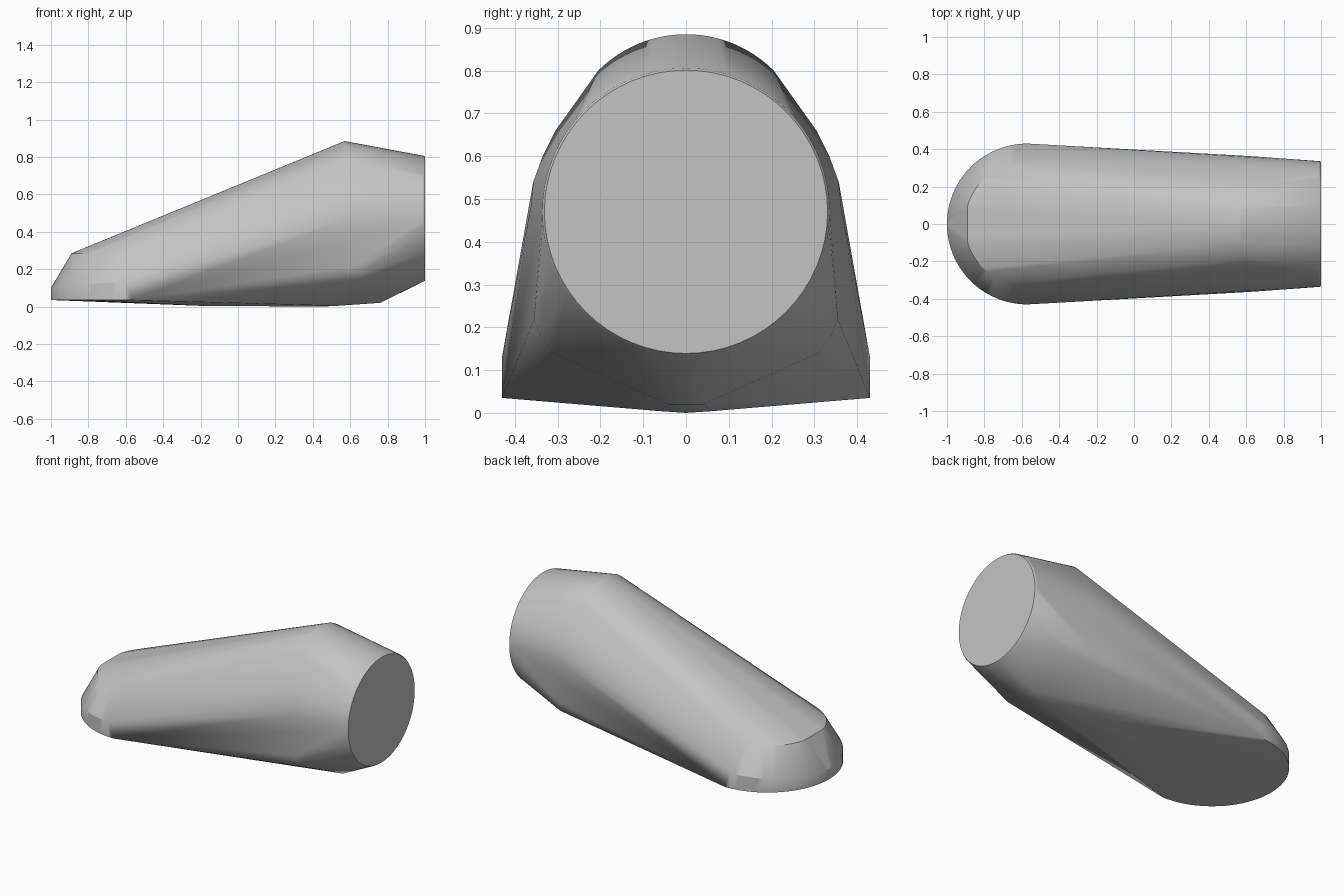
import bpy, bmesh
from math import sin, cos, pi, radians

cube = bpy.data.objects.get("Cube")
if cube:
    bpy.data.objects.remove(cube)

grey = bpy.data.materials.new("plain grey")
grey.use_nodes = True
colour = (0.55, 0.55, 0.55, 1)
grey.diffuse_color = colour
grey.node_tree.nodes["Principled BSDF"].inputs["Base Color"].default_value = colour


def ring(x, z, r, n=64):
    """Upright circle facing along x."""
    return [(x, r * cos(2 * pi * i / n), z + r * sin(2 * pi * i / n)) for i in range(n)]


def toe_arc(r, z_side, z_tip, x_min=-1, n=40):
    """Half circle around the toe, sloping from its sides to its tip."""
    arc = []
    for i in range(n + 1):
        a = pi * i / n
        x = max(-0.57 - r * sin(a), x_min)
        arc.append((x, r * cos(a), z_side + (z_tip - z_side) * sin(a) ** 2))
    return arc


# Open ankle end with a fine rounded rim
points = ring(1, 0.47, 0.331) + ring(0.993, 0.47, 0.336)

# Toe: sole edge, top of the side wall, upper cap
points += toe_arc(0.43, 0.035, 0.035)
points += toe_arc(0.43, 0.13, 0.10)
points += toe_arc(0.335, 0.285, 0.285, x_min=-0.89)

# Instep arch
for i in range(25):
    a = radians(45 + 90 * i / 24)
    points.append((0.57 + 0.04 * (1 - sin(a)), 0.29 * cos(a), 0.595 + 0.29 * sin(a)))

# Ankle sides and heel underside, mirrored
half = [(0.61, 0.305, 0.66), (0.61, 0.335, 0.60), (0.62, 0.357, 0.54),
        (0.62, 0.363, 0.48), (0.64, 0.355, 0.22), (0.65, 0.34, 0.18),
        (0.66, 0.31, 0.14), (0.76, 0.04, 0.02), (0.53, 0.06, 0.004)]
points += [(x, s * y, z) for x, y, z in half for s in (1, -1)]
points += [(-0.2, 0, 0.004), (0.45, 0, 0)]

# Wrap the sections in one taut skin
bm = bmesh.new()
for p in points:
    bm.verts.new(p)
bmesh.ops.remove_doubles(bm, verts=bm.verts, dist=0.0005)
hull = bmesh.ops.convex_hull(bm, input=bm.verts)
loose = {g for g in hull["geom_interior"] + hull["geom_unused"]
         if isinstance(g, bmesh.types.BMVert)}
bmesh.ops.delete(bm, geom=list(loose), context="VERTS")
bmesh.ops.dissolve_limit(bm, angle_limit=radians(0.5), verts=bm.verts, edges=bm.edges)
bmesh.ops.recalc_face_normals(bm, faces=bm.faces)

mesh = bpy.data.meshes.new("foot_shell")
bm.to_mesh(mesh)
bm.free()
mesh.materials.append(grey)
foot = bpy.data.objects.new("foot_shell", mesh)
bpy.context.collection.objects.link(foot)
bpy.context.view_layer.objects.active = foot
foot.select_set(True)
bpy.ops.object.shade_smooth_by_angle(angle=radians(30))
